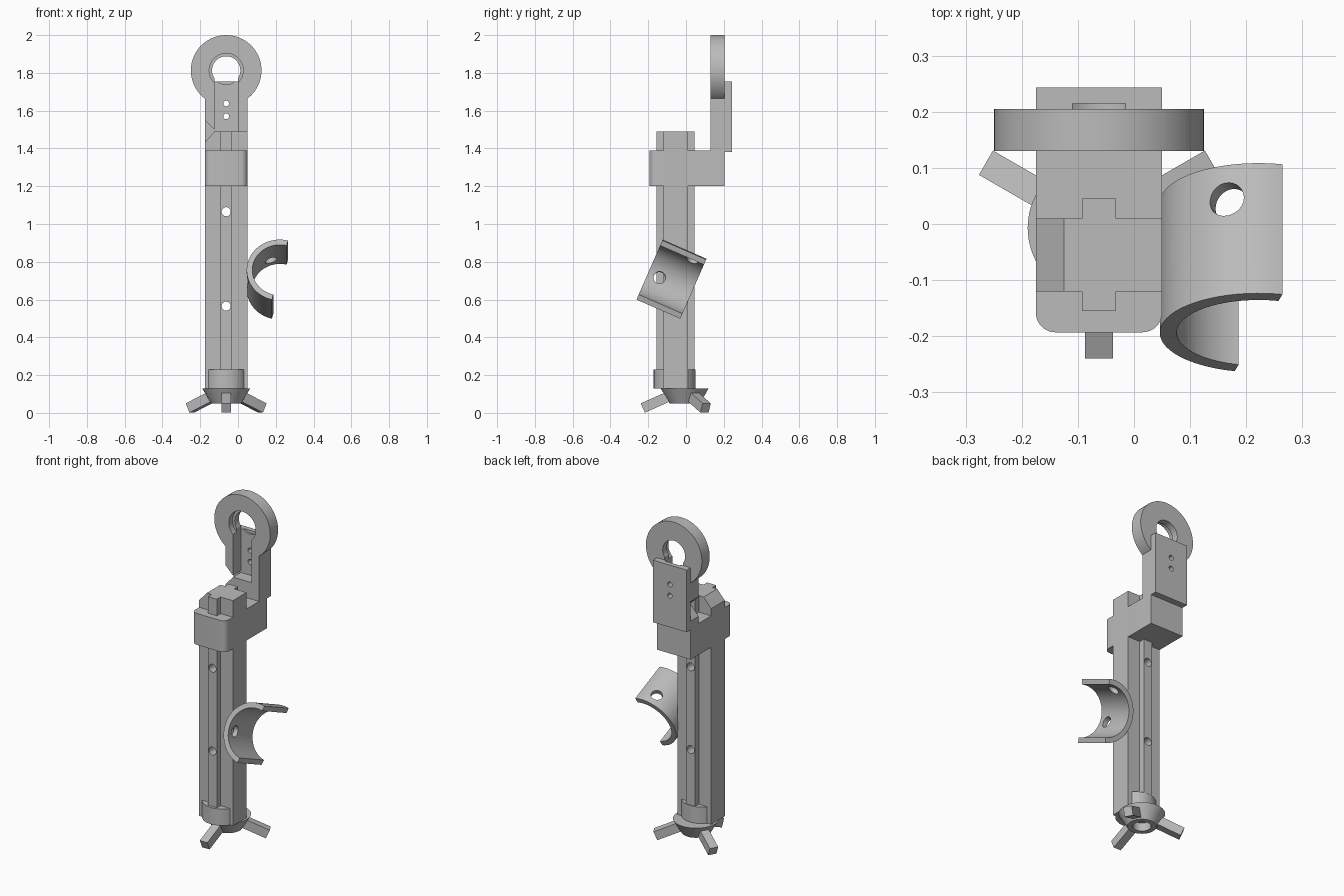
import bpy, bmesh, math
from mathutils import Matrix, Vector

if "Cube" in bpy.data.objects:
    bpy.data.objects.remove(bpy.data.objects["Cube"], do_unlink=True)

GREY = (0.5, 0.5, 0.5, 1)
grey = bpy.data.materials.new("plain grey")
grey.use_nodes = True
grey.diffuse_color = GREY
grey.node_tree.nodes["Principled BSDF"].inputs["Base Color"].default_value = GREY

CX = -0.0625          # centre line of the column
HALF = 0.1125         # half width of the column
CY = -0.055           # column centre in depth
ALONG_Y = Matrix.Rotation(math.radians(90), 4, 'X')   # local z -> -y


def finish(bm, name, matrix=Matrix()):
    bm.transform(matrix)
    bmesh.ops.recalc_face_normals(bm, faces=bm.faces)
    mesh = bpy.data.meshes.new(name)
    bm.to_mesh(mesh)
    bm.free()
    mesh.materials.append(grey)
    obj = bpy.data.objects.new(name, mesh)
    bpy.context.collection.objects.link(obj)
    return obj


def prism(name, outline, low, high, matrix=Matrix()):
    """Extrude a 2D outline from low to high along local z."""
    bm = bmesh.new()
    face = bm.faces.new([bm.verts.new((x, y, low)) for x, y in outline])
    top = bmesh.ops.extrude_face_region(bm, geom=[face])
    moved = [v for v in top["geom"] if isinstance(v, bmesh.types.BMVert)]
    bmesh.ops.translate(bm, verts=moved, vec=(0, 0, high - low))
    return finish(bm, name, matrix)


def box(name, x0, x1, y0, y1, z0, z1):
    return prism(name, [(x0, y0), (x1, y0), (x1, y1), (x0, y1)], z0, z1)


def arc(radius, start, end, steps, cx=0, cy=0):
    angles = [math.radians(start + (end - start) * i / steps) for i in range(steps + 1)]
    return [(cx + radius * math.cos(a), cy + radius * math.sin(a)) for a in angles]


def cone(name, r_low, r_high, depth, matrix, sides=64):
    bm = bmesh.new()
    bmesh.ops.create_cone(bm, cap_ends=True, segments=sides, radius1=r_low,
                          radius2=r_high, depth=depth)
    return finish(bm, name, matrix)


def rod_y(name, radius, x, z, y0, y1):
    place = Matrix.Translation((x, (y0 + y1) / 2, z)) @ ALONG_Y
    return cone(name, radius, radius, y1 - y0, place)


def combine(obj, others, operation='DIFFERENCE'):
    bpy.context.view_layer.objects.active = obj
    for other in others:
        mod = obj.modifiers.new("combine", 'BOOLEAN')
        mod.operation, mod.object, mod.solver = operation, other, 'EXACT'
        bpy.ops.object.modifier_apply(modifier=mod.name)
        bpy.data.objects.remove(other, do_unlink=True)


def notch(y0, y1):
    outline = [(-0.2, 1.575), (-0.12, 1.495), (-0.2, 1.405)]
    return prism("notch_cutter", outline, -y1, -y0, ALONG_Y)


# Column with a cross-shaped section, bolt holes and a chamfered top corner
quarter = [(HALF, 0.065), (0.03, 0.065), (0.03, 0.1)]
mirror = [(-x, y) for x, y in reversed(quarter)]
half = quarter + mirror
cross = half + [(-x, -y) for x, y in half]
column = prism("column", [(CX + x, CY + y) for x, y in cross], 0.13, 1.49)
combine(column, [rod_y("bolt_cutter", 0.024, CX, z, -0.3, 0.2) for z in (0.565, 1.065)])
combine(column, [notch(-0.3, 0.1)])

# Clamp block around the column, rounded at the front
R = 0.035
left, right, front = CX - HALF, CX + HALF, -0.193
outline = ([(right, 0.205), (left, 0.205)]
           + arc(R, 180, 270, 10, left + R, front + R)
           + arc(R, 270, 360, 10, right - R, front + R))
prism("clamp_block", outline, 1.2, 1.39)

# Upright arm joined to the ring, with a slot and a side notch
RING_Z, FRONT, BACK = 1.813, 0.13, 0.205
arm = box("ring_arm", left, right, FRONT, BACK, 1.385, 1.7)
combine(arm, [rod_y("ring", 0.187, CX, RING_Z, FRONT, BACK)], 'UNION')
combine(arm, [rod_y("hole_cutter", 0.075, CX, RING_Z, 0, 0.4),
              rod_y("counterbore_cutter", 0.09, CX, RING_Z, 0, 0.165),
              box("slot_cutter", CX - 0.0625, CX + 0.0625, 0, 0.3, 1.49, RING_Z),
              notch(0, 0.3)])

# Back plate with two screw holes and a shallow seat below the ring
plate = box("back_plate", left, right, BACK, 0.243, 1.38, 1.755)
combine(plate, [rod_y("screw_cutter", 0.015, CX, z, 0, 0.4) for z in (1.57, 1.638)])
combine(plate, [rod_y("seat_cutter", 0.075, CX, RING_Z, 0.1, 0.215)])

# Foot: sleeve, tapered hub with a bottom bore, three splayed legs
HUB = Vector((CX, -0.007, 0))
cone("foot_sleeve", 0.111, 0.111, 0.1, Matrix.Translation((CX, -0.06, 0.18)))
hub = cone("foot_hub", 0.08, 0.127, 0.08, Matrix.Translation(HUB + Vector((0, 0, 0.09))))
combine(hub, [cone("bore_cutter", 0.05, 0.05, 0.1, Matrix.Translation(HUB + Vector((0, 0, 0.05))))])
for i, angle in enumerate((-90, 30, 150)):
    leg = box("leg_%d" % (i + 1), -0.145, 0, -0.025, 0.025, -0.027, 0.027)
    leg.data.transform(Matrix.Translation(HUB) @ Matrix.Rotation(math.radians(angle), 4, 'Z')
                       @ Matrix.Translation((0.2215, 0, 0.026))
                       @ Matrix.Rotation(math.radians(24), 4, 'Y'))

# Arm cuff: half tube with scooped front corners and round holes
OUTER, INNER, NEAR, FAR = 0.176, 0.146, 0.227, 0.48
place = (Matrix.Translation((0.222, 0.246, 0.564))
         @ Matrix.Rotation(math.radians(66.4), 4, 'X')
         @ Matrix.Rotation(math.radians(-14), 4, 'Z'))
shell = arc(OUTER, 90, 270, 48) + arc(INNER, 270, 90, 48)
cuff = prism("arm_cuff", shell, NEAR, FAR, place)
scoop = Matrix.Translation((0.034, 0, FAR)) @ ALONG_Y
combine(cuff, [cone("scoop_cutter", 0.137, 0.137, 0.6, place @ scoop)])
for angle, along in ((57, 0.293), (0, 0.293), (-57, 0.293), (20, 0.415), (-20, 0.415)):
    spot = (Matrix.Rotation(math.radians(180 - angle), 4, 'Z')
            @ Matrix.Translation((0.16, 0, along))
            @ Matrix.Rotation(math.radians(90), 4, 'Y'))
    combine(cuff, [cone("cuff_hole_cutter", 0.032, 0.032, 0.1, place @ spot, 32)])

# Smooth the round surfaces, keep the hard edges
bpy.ops.object.select_all(action='DESELECT')
for obj in bpy.context.collection.objects:
    if obj.type == 'MESH' and obj.data.materials.get("plain grey"):
        obj.select_set(True)
        bpy.context.view_layer.objects.active = obj
bpy.ops.object.shade_smooth_by_angle(angle=math.radians(30))
